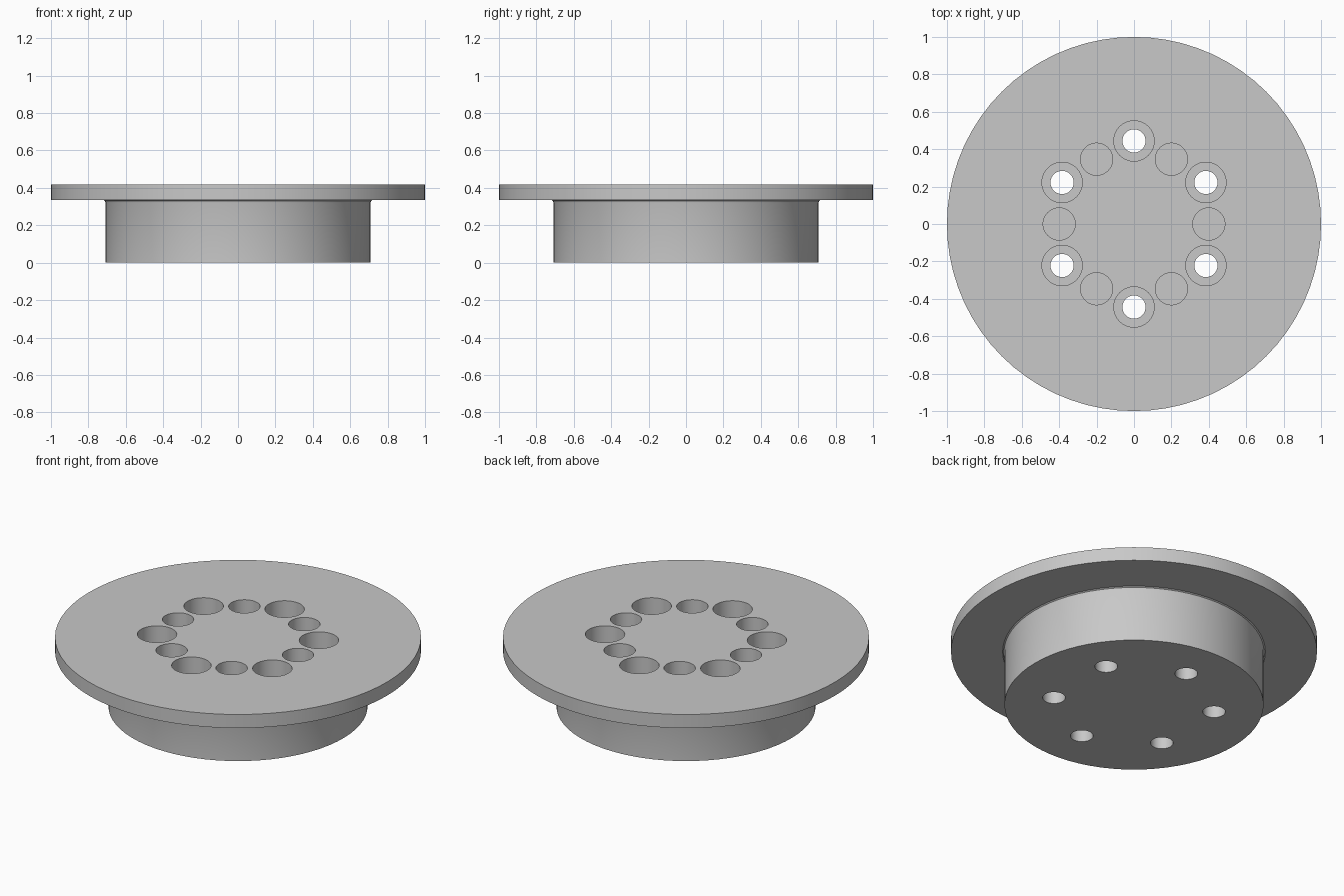
import bpy
import bmesh
from math import cos, sin, pi, radians

cube = bpy.data.objects.get("Cube")
if cube:
    bpy.data.objects.remove(cube, do_unlink=True)

grey = bpy.data.materials.new("plain_grey")
grey.use_nodes = True
colour = (0.58, 0.58, 0.58, 1)
grey.diffuse_color = colour
grey.node_tree.nodes["Principled BSDF"].inputs["Base Color"].default_value = colour


def add_lathe(bm, profile, segments, cx=0, cy=0):
    """Closed solid turned from (radius, height) points, listed bottom to top."""
    rings = []
    for r, z in profile:
        rings.append([bm.verts.new((cx + r * cos(2 * pi * i / segments),
                                    cy + r * sin(2 * pi * i / segments), z))
                      for i in range(segments)])
    for low, high in zip(rings, rings[1:]):
        for i in range(segments):
            j = (i + 1) % segments
            bm.faces.new((low[i], low[j], high[j], high[i]))
    bm.faces.new(rings[0][::-1])
    bm.faces.new(rings[-1])


def make_object(name, bm):
    mesh = bpy.data.meshes.new(name)
    bm.to_mesh(mesh)
    bm.free()
    mesh.materials.append(grey)
    obj = bpy.data.objects.new(name, mesh)
    bpy.context.collection.objects.link(obj)
    return obj


# Hub with a small fillet under a wide flange
TOP = 0.417
FLANGE = 0.335
bm = bmesh.new()
add_lathe(bm, [(0.708, 0), (0.708, 0.32), (0.711, 0.33), (0.718, FLANGE),
               (1, FLANGE), (1, TOP)], 72)
body = make_object("flanged_hub", bm)

# Cutters: six counterbored through holes alternating with six blind holes
bm = bmesh.new()
for k in range(6):
    a = radians(30 + 60 * k)
    add_lathe(bm, [(0.062, -0.1), (0.062, 0.21), (0.108, 0.21), (0.108, 0.5)],
              40, 0.444 * cos(a), 0.444 * sin(a))
    a = radians(60 * k)
    add_lathe(bm, [(0.086, 0.21), (0.086, 0.5)],
              40, 0.4 * cos(a), 0.4 * sin(a))
cutter = make_object("hole_cutter", bm)
cutter.hide_render = True

# Cut the holes, then discard the cutter
cut = body.modifiers.new("holes", 'BOOLEAN')
cut.operation = 'DIFFERENCE'
cut.solver = 'EXACT'
cut.object = cutter
bpy.ops.object.select_all(action='DESELECT')
body.select_set(True)
bpy.context.view_layer.objects.active = body
bpy.ops.object.modifier_apply(modifier=cut.name)
bpy.data.objects.remove(cutter, do_unlink=True)
bpy.ops.object.shade_smooth_by_angle(angle=radians(35))
